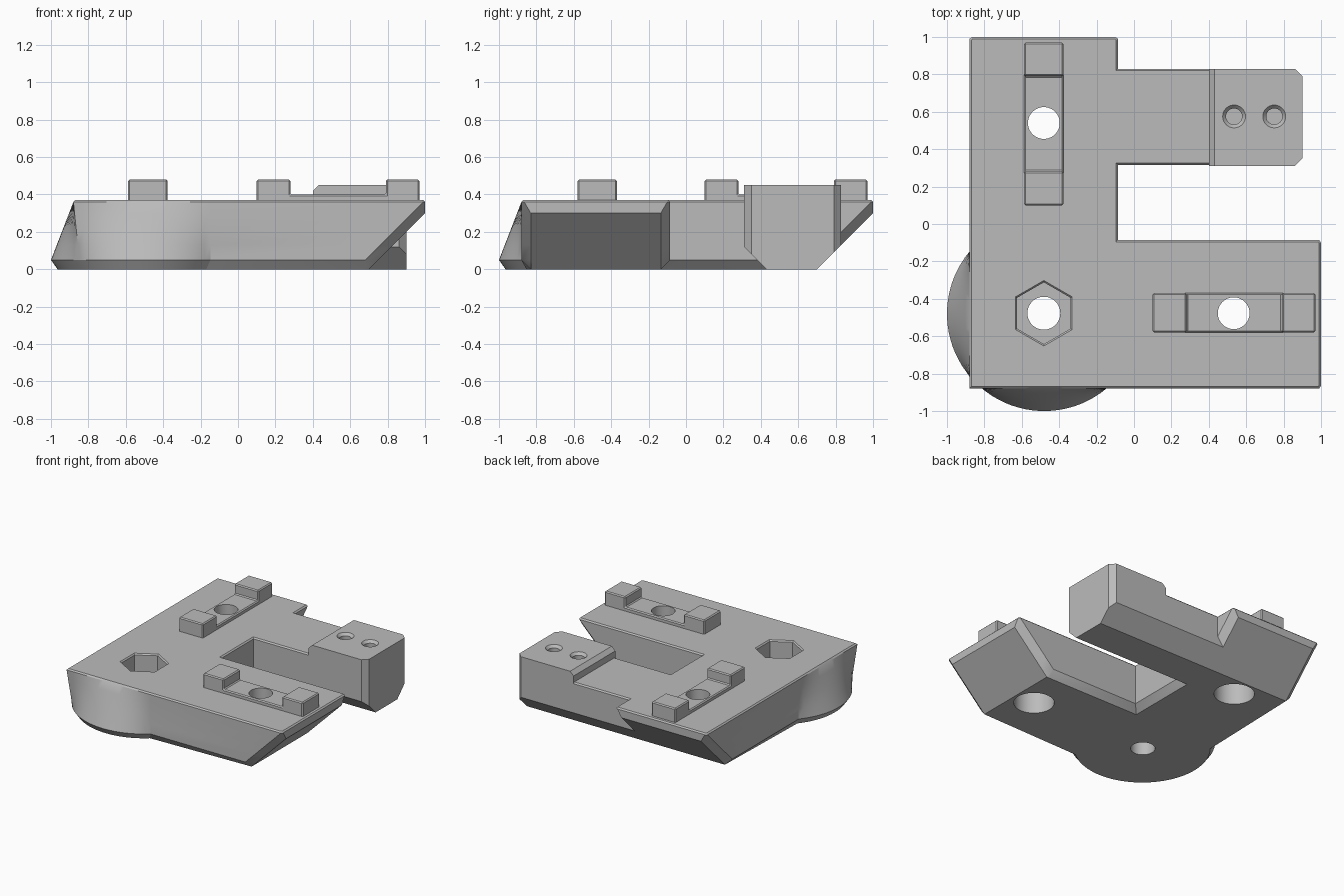
import bpy, bmesh, math
from mathutils import Vector

cube = bpy.data.objects.get("Cube")
if cube:
    bpy.data.objects.remove(cube, do_unlink=True)

grey = bpy.data.materials.new("grey plastic")
grey.use_nodes = True
grey.diffuse_color = (0.5, 0.5, 0.5, 1)
grey.node_tree.nodes["Principled BSDF"].inputs["Base Color"].default_value = (0.5, 0.5, 0.5, 1)


def loft(name, rings, planes=()):
    """Closed solid through rings of equal point count, then trimmed by planes."""
    bm = bmesh.new()
    loops = [[bm.verts.new(p) for p in ring] for ring in rings]
    n = len(loops[0])
    for a, b in zip(loops, loops[1:]):
        for i in range(n):
            j = (i + 1) % n
            bm.faces.new((a[i], a[j], b[j], b[i]))
    bm.faces.new(loops[0][::-1])
    bm.faces.new(loops[-1])
    for co, no in planes:
        geom = bm.verts[:] + bm.edges[:] + bm.faces[:]
        cut = bmesh.ops.bisect_plane(bm, geom=geom, plane_co=co, plane_no=no, clear_outer=True)
        edges = [e for e in cut["geom_cut"] if isinstance(e, bmesh.types.BMEdge)]
        bmesh.ops.contextual_create(bm, geom=edges)
    bmesh.ops.recalc_face_normals(bm, faces=bm.faces)
    mesh = bpy.data.meshes.new(name)
    bm.to_mesh(mesh)
    bm.free()
    mesh.materials.append(grey)
    ob = bpy.data.objects.new(name, mesh)
    bpy.context.collection.objects.link(ob)
    return ob


def lathe(name, x, y, profile, sides=48):
    """Round or many-sided cutter from (radius, height) pairs."""
    return loft(name, [[(x + r * math.cos(math.pi / 2 + math.tau * k / sides),
                         y + r * math.sin(math.pi / 2 + math.tau * k / sides), z)
                        for k in range(sides)] for r, z in profile])


def activate(ob):
    bpy.ops.object.select_all(action='DESELECT')
    ob.select_set(True)
    bpy.context.view_layer.objects.active = ob


def apply_all(ob):
    activate(ob)
    for m in list(ob.modifiers):
        bpy.ops.object.modifier_apply(modifier=m.name)


def cut(ob, cutters):
    for c in cutters:
        m = ob.modifiers.new("hole", 'BOOLEAN')
        m.operation = 'DIFFERENCE'
        m.solver = 'EXACT'
        m.object = c
    apply_all(ob)


# Base plate: two equal arms, undercut ends, and a round boss on the outer corner
LOW, HIGH, MID, R = -0.88, -0.085, -0.48, 0.52
A0 = math.acos(-0.4 / R)


def plate_ring(z):
    side = max(0.0, 0.05 - z, z - 0.36)          # bevel of the long edges
    tip_in = 0.05 if z <= 0.30 else 0.015        # bevel beside the sloped tips
    near = min(0.63 + max(z, 0.05), 0.99 - side)
    tip = min(0.70 + z, 1.0 - max(0, z - 0.36))
    half = [(near, LOW + side), (tip, LOW + tip_in), (tip, HIGH - tip_in), (near, HIGH - side)]
    pts = half + [(HIGH - side, HIGH - side)] + [(y, x) for x, y in reversed(half)]
    t = min(1, max(0, (z - 0.05) / 0.31))
    r = R - max(0, 0.05 - z) * 0.7
    steps = 40
    a_start, a_end = A0, 1.5 * math.pi + (math.pi - A0)
    for k in range(steps + 1):
        a = a_start + (a_end - a_start) * k / steps
        d = Vector((math.cos(a), math.sin(a)))
        square = d * (0.40 - max(0, z - 0.36)) / max(-d.x, -d.y)
        p = (d * r).lerp(square, t)
        pts.append((MID + p.x, MID + p.y))
    return [(x, y, z) for x, y in pts]


base_plate = loft("base_plate", [plate_ring(z) for z in (0, 0.05, 0.13, 0.21, 0.30, 0.36, 0.37)])

# Side bar with wide lower chamfers
bar_low = [(0.43, 0), (0.70, 0), (0.83, 0.13)]
bar_top = [(0.83, 0.36), (0.82, 0.37), (0.325, 0.37), (0.315, 0.36), (0.315, 0.12)]
side_bar = loft("side_bar", [[(x, y, z) for y, z in bar_low + bar_top] for x in (-0.15, 0.45)])

# Raised head at the end of the bar
head_profile = bar_low + [(0.83, 0.45), (0.31, 0.45), (0.31, 0.12)]
bar_head = loft("bar_head", [[(x, y, z) for y, z in head_profile] for x in (0.40, 0.90)],
                [((0.90, 0.35, 0), (1, -1, 0)), ((0.90, 0.79, 0), (1, 1, 0)),
                 ((0.40, 0, 0.42), (-1, 0, 1))])

# Raised clips: two lugs joined by a low strip
clip = [(0.10, 0.30), (0.97, 0.30), (0.97, 0.48), (0.79, 0.48),
        (0.79, 0.40), (0.28, 0.40), (0.28, 0.48), (0.10, 0.48)]
clip_x = loft("clip_left", [[(u, w, z) for u, z in clip] for w in (-0.58, -0.37)])
clip_y = loft("clip_back", [[(w, u, z) for u, z in clip] for w in (-0.587, -0.377)])
for ob in (clip_x, clip_y):
    bev = ob.modifiers.new("edge", 'BEVEL')
    bev.width = 0.008
    bev.segments = 1
    apply_all(ob)

# Bolt holes, hexagonal pocket and screw holes
bolt = [(0.145, -0.1), (0.145, 0.25), (0.085, 0.25), (0.085, 0.6)]
bolt_x = lathe("cutter_bolt_left", 0.533, -0.477, bolt)
bolt_y = lathe("cutter_bolt_back", -0.482, 0.54, bolt)
hex_bore = lathe("cutter_bore", -0.482, -0.477, [(0.088, -0.1), (0.088, 0.25)])
hex_pocket = lathe("cutter_hexagon", -0.482, -0.477,
                   [(0.165, 0.15), (0.165, 0.36), (0.176, 0.371), (0.176, 0.5)], 6)
screws = [lathe("cutter_screw", x, 0.575, [(0.043, 0.30), (0.043, 0.43), (0.062, 0.451), (0.062, 0.5)], 32)
          for x in (0.535, 0.75)]

cut(base_plate, [bolt_x, bolt_y, hex_bore, hex_pocket])
cut(clip_x, [bolt_x])
cut(clip_y, [bolt_y])
cut(bar_head, screws)
for c in [bolt_x, bolt_y, hex_bore, hex_pocket] + screws:
    bpy.data.objects.remove(c, do_unlink=True)

# Smooth the round surfaces, keep the edges crisp
for ob in (base_plate, side_bar, bar_head, clip_x, clip_y):
    activate(ob)
    bpy.ops.object.shade_smooth_by_angle(angle=math.radians(25))
